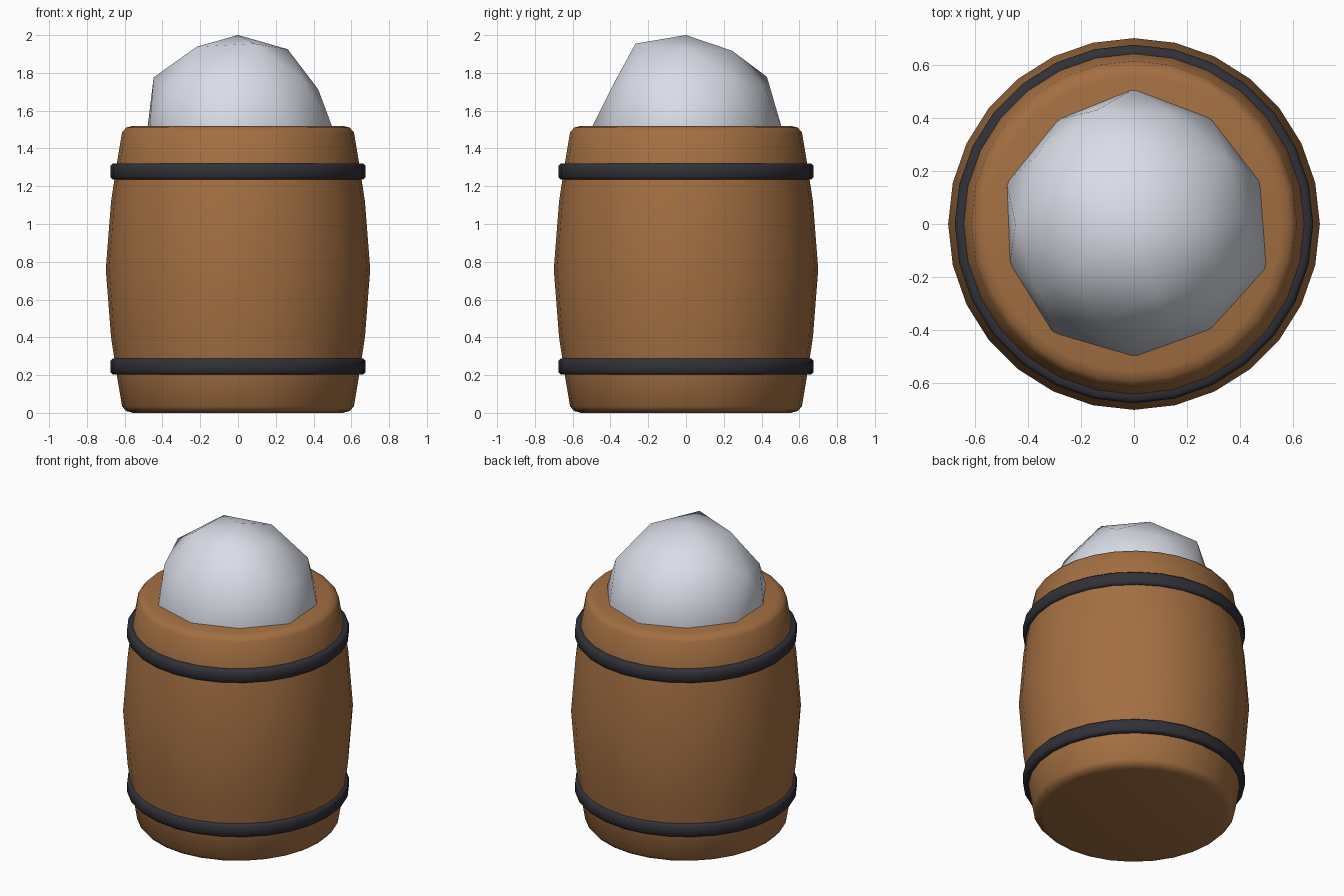
import bpy, bmesh, math

if "Cube" in bpy.data.objects:
    bpy.data.objects.remove(bpy.data.objects["Cube"])


def material(name, rgb):
    m = bpy.data.materials.new(name)
    m.diffuse_color = (*rgb, 1)
    m.use_nodes = True
    m.node_tree.nodes["Principled BSDF"].inputs["Base Color"].default_value = m.diffuse_color
    return m


wood = material("brown_wood", (0.37, 0.16, 0.055))
iron = material("dark_iron", (0.03, 0.03, 0.04))
white = material("pale_white", (0.74, 0.77, 0.85))


def make_object(name, bm, mat):
    bmesh.ops.recalc_face_normals(bm, faces=bm.faces)
    for f in bm.faces:
        f.smooth = True
    me = bpy.data.meshes.new(name)
    bm.to_mesh(me)
    bm.free()
    me.materials.append(mat)
    ob = bpy.data.objects.new(name, me)
    bpy.context.collection.objects.link(ob)
    return ob


def lathe(name, profile, mat, closed=False, sides=28):
    """Turn (radius, height) points around z; open profiles get end caps."""
    bm = bmesh.new()
    rings = []
    for r, z in profile:
        rings.append([bm.verts.new((r * math.cos(2 * math.pi * i / sides),
                                    r * math.sin(2 * math.pi * i / sides), z))
                      for i in range(sides)])
    pairs = list(zip(rings, rings[1:]))
    if closed:
        pairs.append((rings[-1], rings[0]))
    else:
        bm.faces.new(rings[0])
        bm.faces.new(rings[-1])
    for a, b in pairs:
        for i in range(sides):
            j = (i + 1) % sides
            bm.faces.new((a[i], a[j], b[j], b[i]))
    return make_object(name, bm, mat)


# Barrel body, symmetric about its middle
half = [(0.555, 0), (0.592, 0.01), (0.614, 0.035), (0.643, 0.21), (0.672, 0.40)]
profile = half + [(0.70, 0.76)] + [(r, 1.52 - z) for r, z in reversed(half)]
lathe("barrel_body", profile, wood)

# Iron hoops
for name, z in (("lower_hoop", 0.245), ("upper_hoop", 1.278)):
    section = [(0.61, z - 0.043), (0.662, z - 0.043), (0.675, z - 0.03),
               (0.675, z + 0.03), (0.662, z + 0.043), (0.61, z + 0.043)]
    lathe(name, section, iron, closed=True)

# Lumpy heap on top: low-poly ball with each ring pushed in or out by direction
upper = {0: 0.95, 72: 0.98, -72: 0.94, 108: 1.06, -108: 0.94, 180: 1.05}
crown = {0: 1.0, 72: 0.98, -72: 1.07, 144: 1.02, -144: 1.03}
rim = {90: 1.02, 54: 0.99, 18: 1.01, -18: 1.06, -54: 0.99, -90: 1.01,
       -126: 1.03, -162: 0.985, 162: 1.01, 126: 0.975}
bm = bmesh.new()
bmesh.ops.create_icosphere(bm, subdivisions=2, radius=0.5)
for v in bm.verts:
    angle = round(math.degrees(math.atan2(v.co.y, v.co.x)))
    if angle == -180:
        angle = 180
    h = v.co.z / 0.5
    table = {} if h > 0.95 or h < -0.1 else crown if h > 0.7 else upper if h > 0.3 else rim
    v.co *= table.get(angle, 1.0)
    v.co.z += 1.5
make_object("heap", bm, white)
